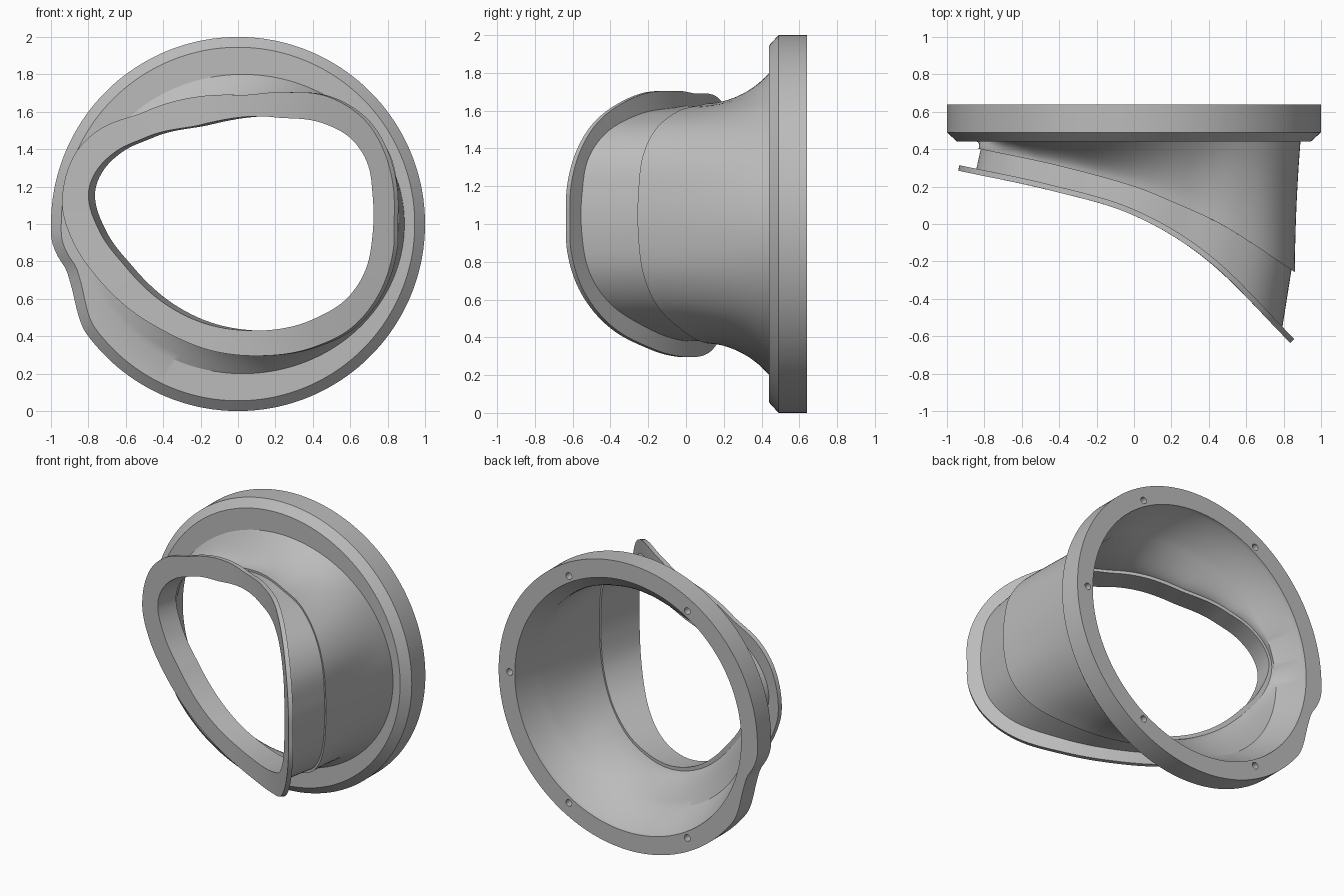
import bpy, bmesh
from math import sin, cos, tau, atan2, degrees, radians, hypot
from mathutils import Matrix, Vector

if "Cube" in bpy.data.objects:
    bpy.data.objects.remove(bpy.data.objects["Cube"])

SEGMENTS = 180
ANGLES = [tau * i / SEGMENTS for i in range(SEGMENTS)]

grey = bpy.data.materials.new("mid grey")
grey.use_nodes = True
grey.diffuse_color = (0.5, 0.5, 0.5, 1)
grey.node_tree.nodes["Principled BSDF"].inputs["Base Color"].default_value = (0.5, 0.5, 0.5, 1)


def smooth_curve(points):
    """Smooth function through (input, value) points."""
    pts = sorted(points)
    n = len(pts)

    def slope(i):
        a, b = pts[max(i - 1, 0)], pts[min(i + 1, n - 1)]
        return (b[1] - a[1]) / (b[0] - a[0])

    def value(x):
        i = 0
        while i < n - 2 and x > pts[i + 1][0]:
            i += 1
        (x0, y0), (x1, y1) = pts[i], pts[i + 1]
        w = x1 - x0
        t = (x - x0) / w
        if t < 0:
            return y0 + slope(i) * (x - x0)
        if t > 1:
            return y1 + slope(i + 1) * (x - x1)
        return ((1 + 2 * t) * (1 - t) ** 2 * y0 + t * (1 - t) ** 2 * w * slope(i)
                + t * t * (3 - 2 * t) * y1 + t * t * (t - 1) * w * slope(i + 1))
    return value


def outline(points):
    """Closed outline given as (x, z) points, turned into radius by angle."""
    polar = [(atan2(z - 1, x) % tau, hypot(x, z - 1)) for x, z in points]
    return smooth_curve([(a + k * tau, r) for a, r in polar for k in (-1, 0, 1)])


def loop(radius, depth):
    """Loop of points around the bore axis."""
    pts = []
    for a in ANGLES:
        r = radius(a)
        x = r * cos(a)
        pts.append(Vector((x, depth(x), 1 + r * sin(a))))
    return pts


def loft(name, loops):
    """Closed tube of quads through a cycle of loops."""
    bm = bmesh.new()
    rings = [[bm.verts.new(p) for p in pts] for pts in loops]
    for a, b in zip(rings, rings[1:] + rings[:1]):
        for i in range(SEGMENTS):
            j = (i + 1) % SEGMENTS
            bm.faces.new((a[i], a[j], b[j], b[i]))
    bmesh.ops.recalc_face_normals(bm, faces=bm.faces)
    mesh = bpy.data.meshes.new(name)
    bm.to_mesh(mesh)
    bm.free()
    mesh.materials.append(grey)
    obj = bpy.data.objects.new(name, mesh)
    bpy.context.collection.objects.link(obj)
    return obj


def shade(obj):
    bpy.ops.object.select_all(action='DESELECT')
    obj.select_set(True)
    bpy.context.view_layer.objects.active = obj
    bpy.ops.object.shade_smooth_by_angle(angle=radians(28))


# Curved faces of the flange and of the step behind the collar
flange_y = smooth_curve([(-.94, .285), (-.45, .18), (0, .045), (.4, -.2), (.83, -.63)])
step_y = smooth_curve([(-.82, .4), (-.4, .31), (0, .2), (.2, .12), (.48, -.01), (.85, -.25)])

opening = outline([(-.8, 1.15), (-.76, 1.28), (-.65, 1.39), (-.5, 1.46), (-.2, 1.53), (.2, 1.57),
                   (.45, 1.54), (.6, 1.46), (.69, 1.33), (.72, 1.15), (.72, .95), (.68, .75),
                   (.58, .6), (.4, .49), (.1, .43), (-.15, .46), (-.4, .58), (-.6, .77), (-.74, .96)])
flange_edge = outline([(-.94, 1.1), (-.88, 1.36), (-.75, 1.5), (-.5, 1.6), (0, 1.69), (.25, 1.705),
                       (.45, 1.69), (.6, 1.62), (.7, 1.53), (.78, 1.39), (.83, 1.2), (.835, 1.02),
                       (.83, .86), (.75, .62), (.6, .44), (.4, .34), (.1, .295), (-.2, .34),
                       (-.4, .43), (-.6, .56), (-.75, .71), (-.88, .9)])


def collar_loop(offset, back):
    """Opening outline grown by offset, leaned sideways onto the step."""
    pts = loop(lambda a: opening(a) + offset, flange_y)
    for p in pts:
        p.x += .053 + .018 * p.x / .8
        p.y = step_y(p.x) + back
    return pts


def flange_back(pts, thickness):
    """Move points off the flange face along its normal."""
    moved = []
    for p in pts:
        s = (flange_y(p.x + .01) - flange_y(p.x - .01)) / .02
        moved.append(p + Vector((-s, 1, 0)).normalized() * thickness)
    return moved


# Flange with its collar
front_edge = loop(flange_edge, flange_y)
collar_root = loop(lambda a: opening(a) + .05, flange_y)
flange = loft("flange_and_collar", [
    loop(opening, flange_y), front_edge, flange_back(front_edge, .03),
    flange_back(collar_root, .025), collar_loop(.05, .02), collar_loop(0, .02)])

# Mounting ring outline, with a shallow notch low on its right side
notch = smooth_curve([(0, 1), (5, 1), (10, .98), (14.6, .952), (19, .95), (23.6, .959),
                      (32, .992), (35, 1), (40, 1)])


def ring_radius(a):
    d = degrees(a) - 180
    return notch(d) if 0 < d < 40 else 1


def ring_loop(radius, y):
    return loop(radius, lambda x: y)


def oval(inset):
    return [Vector((.025 + (.865 - inset) * cos(a), .44, 1 + (.8 - inset) * sin(a))) for a in ANGLES]


def flare(start, end, steps=9):
    """Loops running from start to end, opening out towards the end."""
    out = []
    for k in range(steps + 1):
        t = k / steps
        loop_pts = []
        for p, q in zip(start, end):
            m = p.lerp(q, t ** 1.8)
            m.y = p.y + (q.y - p.y) * t
            loop_pts.append(m)
        out.append(loop_pts)
    return out


# Mounting ring and flared duct
outer = flare(collar_loop(.065, 0), oval(0))
inner = flare(collar_loop(.02, 0), oval(.045))
housing = loft("ring_and_duct", [
    ring_loop(lambda a: .875, .64), ring_loop(ring_radius, .64), ring_loop(ring_radius, .49),
    ring_loop(lambda a: ring_radius(a) - .055, .44)] + outer[::-1] + inner
    + [ring_loop(lambda a: .87, .61)])

# Five blind screw holes in the back of the ring
bm = bmesh.new()
for deg in (0, 60, 120, 240, 300):
    a = radians(deg)
    place = Matrix.Translation((.915 * cos(a), .64, 1 + .915 * sin(a))) @ Matrix.Rotation(radians(90), 4, 'X')
    bmesh.ops.create_cone(bm, cap_ends=True, segments=20, radius1=.023, radius2=.023,
                          depth=.16, matrix=place)
mesh = bpy.data.meshes.new("hole_cutter")
bm.to_mesh(mesh)
bm.free()
mesh.materials.append(grey)
cutter = bpy.data.objects.new("hole_cutter", mesh)
bpy.context.collection.objects.link(cutter)
cutter.hide_render = True

cut = housing.modifiers.new("screw_holes", 'BOOLEAN')
cut.operation = 'DIFFERENCE'
cut.solver = 'EXACT'
cut.object = cutter
bpy.context.view_layer.objects.active = housing
bpy.ops.object.modifier_apply(modifier=cut.name)
bpy.data.objects.remove(cutter)

for part in (housing, flange):
    shade(part)
